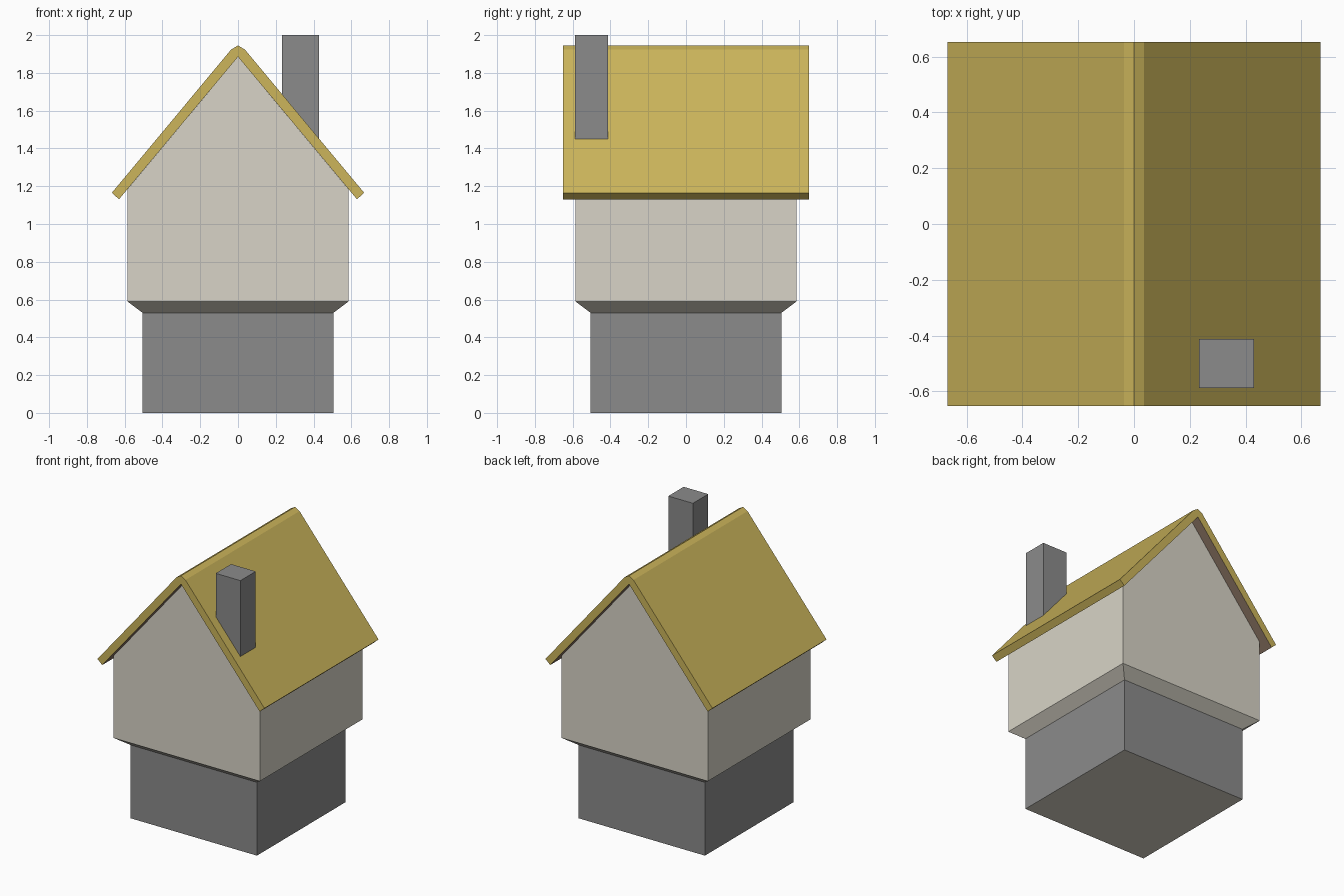
import bpy
import bmesh

if "Cube" in bpy.data.objects:
    bpy.data.objects.remove(bpy.data.objects["Cube"])


def srgb(r, g, b):
    """Linear colour from 0-255 display values."""
    def lin(c):
        c /= 255
        return c / 12.92 if c <= 0.04045 else ((c + 0.055) / 1.055) ** 2.4
    return (lin(r), lin(g), lin(b), 1)


def material(name, *rgb):
    m = bpy.data.materials.new(name)
    m.diffuse_color = srgb(*rgb)
    m.use_nodes = True
    m.node_tree.nodes["Principled BSDF"].inputs["Base Color"].default_value = m.diffuse_color
    return m


stone = material("grey_stone", 139, 139, 139)
plaster = material("cream_plaster", 216, 212, 199)
thatch = material("straw_yellow", 204, 181, 91)
timber = material("brown_timber", 135, 113, 96)


def finish(name, bm, mats, rule=None):
    """Turn a bmesh into an object; rule(face) gives its material index."""
    bmesh.ops.recalc_face_normals(bm, faces=bm.faces[:])
    bm.normal_update()
    for f in bm.faces:
        f.material_index = rule(f) if rule else 0
    me = bpy.data.meshes.new(name)
    bm.to_mesh(me)
    bm.free()
    for m in mats:
        me.materials.append(m)
    ob = bpy.data.objects.new(name, me)
    bpy.context.collection.objects.link(ob)
    return ob


def prism(name, profile, y0, y1, mats, rule=None):
    """Extrude an (x, z) profile along y."""
    bm = bmesh.new()
    face = bm.faces.new([bm.verts.new((x, y0, z)) for x, z in profile])
    ext = bmesh.ops.extrude_face_region(bm, geom=[face])
    moved = [v for v in ext["geom"] if isinstance(v, bmesh.types.BMVert)]
    bmesh.ops.translate(bm, verts=moved, vec=(0, y1 - y0, 0))
    return finish(name, bm, mats, rule)


def square_loft(name, h0, z0, h1, z1, mats, rule=None):
    """Square block whose half width goes from h0 to h1."""
    bm = bmesh.new()
    bmesh.ops.create_cube(bm, size=2)
    for v in bm.verts:
        h, z = (h1, z1) if v.co.z > 0 else (h0, z0)
        v.co = (v.co.x * h, v.co.y * h, z)
    return finish(name, bm, mats, rule)


BASE, WALL, EAVE, ROOF = 0.505, 0.585, 1.184, 0.652
SLOPE, PEAK = 1.197, 1.885

# Stone foundation with a cream underside
square_loft("foundation", BASE, 0, BASE, 0.53, [stone, plaster],
            lambda f: 1 if f.normal.z < -0.5 else 0)

# Flared skirt and gabled walls
square_loft("wall_skirt", BASE, 0.53, WALL, 0.59, [plaster])
prism("gabled_walls",
      [(-WALL, 0.59), (WALL, 0.59), (WALL, EAVE), (0, PEAK), (-WALL, EAVE)],
      -WALL, WALL, [plaster])

# Folded roof slab with bevelled ridge; brown boards underneath
half = [(0.036, 1.924), (0.668, 1.165), (0.63, 1.131)]
profile = [(0, 1.945)] + half + [(0, PEAK)] + [(-x, z) for x, z in reversed(half)]


def is_underside(f):
    c = f.calc_center_median()
    return 1 if f.normal.z < -0.3 and abs(c.x) < 0.5 else 0


prism("roof", profile, -ROOF, ROOF, [thatch, timber], is_underside)

# Chimney, its foot cut along the roof slope
x0, x1 = 0.233, 0.43
foot = [(x, PEAK + 0.05 - SLOPE * x) for x in (x0, x1)]
prism("chimney", foot + [(x1, 2.0), (x0, 2.0)], -0.587, -0.412, [stone])
